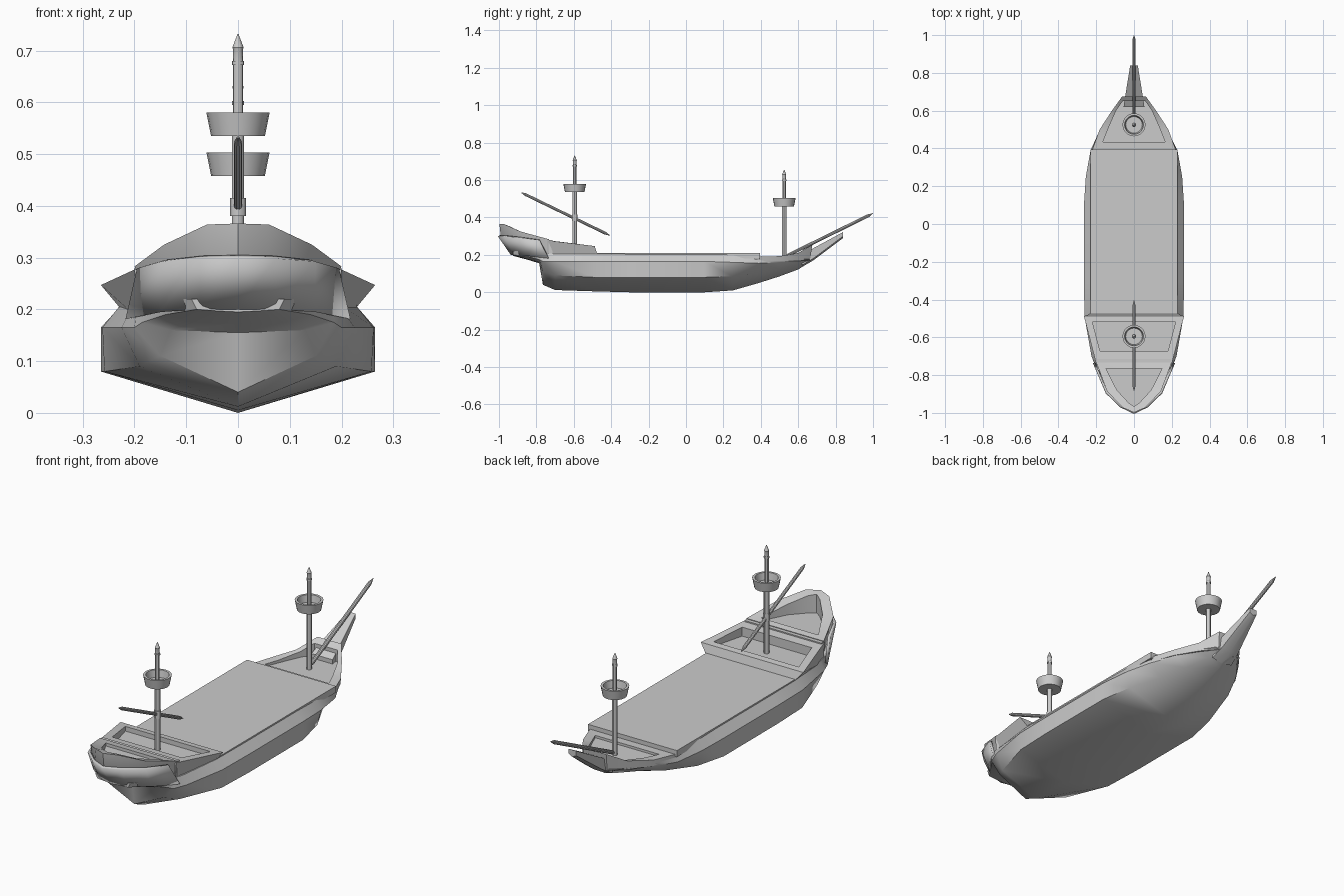
import bpy, bmesh, math
from mathutils import Vector

cube = bpy.data.objects.get("Cube")
if cube:
    bpy.data.objects.remove(cube)

grey = bpy.data.materials.new("plain grey")
grey.use_nodes = True
grey.diffuse_color = (0.6, 0.6, 0.6, 1)
grey.node_tree.nodes["Principled BSDF"].inputs["Base Color"].default_value = (0.6, 0.6, 0.6, 1)


def loft(name, rings, angle=30, caps=True, closed=True):
    """Skin a list of equal-length point rings into one object."""
    bm = bmesh.new()
    rows = [[bm.verts.new(p) for p in r] for r in rings]
    n = len(rows[0])
    for a, b in zip(rows, rows[1:]):
        for i in range(n if closed else n - 1):
            j = (i + 1) % n
            bm.faces.new((a[i], a[j], b[j], b[i]))
    if caps:
        bm.faces.new(rows[0])
        bm.faces.new(rows[-1])
    bmesh.ops.remove_doubles(bm, verts=bm.verts, dist=1e-5)
    bmesh.ops.recalc_face_normals(bm, faces=bm.faces)
    mesh = bpy.data.meshes.new(name)
    bm.to_mesh(mesh)
    bm.free()
    mesh.materials.append(grey)
    ob = bpy.data.objects.new(name, mesh)
    bpy.context.collection.objects.link(ob)
    bpy.ops.object.select_all(action="DESELECT")
    ob.select_set(True)
    bpy.context.view_layer.objects.active = ob
    bpy.ops.object.shade_smooth_by_angle(angle=math.radians(angle))
    return ob


def mirrored(half):
    """Complete a left-hand outline with its right-hand copy."""
    return half + [(-x, y, z) for x, y, z in reversed(half) if x > 0]


def pole(name, start, end, profile, sides=12):
    """Turn (distance, radius) pairs around the line from start to end."""
    start, axis = Vector(start), Vector(end) - Vector(start)
    turn = axis.to_track_quat("Z", "Y")
    rings = []
    for d, r in profile:
        rings.append([start + turn @ Vector((r * math.cos(t), r * math.sin(t), d))
                      for t in (math.tau * i / sides for i in range(sides))])
    return loft(name, rings)


# Hull: y, keel z, then x and z of chine, side and top edge
stations = [
    (-.925, .195, .04, .197, .08, .2, .09, .22),
    (-.84, .172, .09, .175, .14, .19, .15, .22),
    (-.785, .155, .13, .16, .185, .175, .185, .21),
    (-.765, .04, .15, .11, .2, .165, .195, .21),
    (-.7, .012, .19, .09, .225, .165, .205, .205),
    (-.49, .005, .258, .08, .262, .165, .23, .205),
    (-.3, 0, .265, .08, .265, .165, .23, .203),
    (.1, 0, .265, .08, .265, .165, .23, .203),
    (.25, .01, .235, .085, .255, .16, .23, .2),
    (.39, .05, .17, .1, .23, .155, .222, .175),
    (.5, .085, .115, .125, .175, .16, .18, .175),
    (.6, .122, .06, .15, .105, .168, .115, .175),
    (.66, .16, .03, .164, .055, .172, .07, .178),
]
loft("hull", [mirrored([(xt, y, zt), (xs, y, zs), (xc, y, zc), (0, y, zk)])
              for y, zk, xc, zc, xs, zs, xt, zt in stations], 40)

# Main deck slab
loft("main_deck", [mirrored([(.23, .395, z), (.23, -.485, z)]) for z in (.18, .21)])


def walled_deck(name, bottom, top, inner, floor):
    """Raised rim around a sunken floor."""
    loft(name, [mirrored(r) for r in
                (bottom, top, inner, [(x, y, floor) for x, y, _ in inner])])


walled_deck("bow_deck",
            [(.222, .39, .165), (.18, .5, .165), (.114, .6, .168), (.055, .662, .17)],
            [(.222, .39, .19), (.182, .5, .193), (.117, .6, .21), (.062, .676, .255)],
            [(.165, .435, .191), (.139, .5, .193), (.095, .6, .207), (.06, .65, .235)], .18)

walled_deck("stern_deck",
            [(.23, -.475, .205), (.19, -.74, .18)],
            [(.265, -.488, .247), (.2, -.74, .277)],
            [(.22, -.518, .25), (.18, -.672, .27)], .228)

# High stern, leaning out over the hull
rim = [(.2, -.732, .283), (.143, -.885, .325), (.06, -.972, .364), (0, -.998, .366)]
waist = [(.195, -.735, .27), (.138, -.885, .29), (.058, -.965, .3), (0, -.99, .3)]
foot = [(.19, -.735, .18), (.135, -.845, .19), (.06, -.91, .2), (0, -.925, .2)]
well = [(.148, -.765, .286), (.09, -.88, .322), (.03, -.945, .353), (0, -.965, .36)]
loft("high_stern", [mirrored(r) for r in
                    (foot, waist, rim, well, [(x, y, .272) for x, y, _ in well])])
loft("stern_crossbeam", [mirrored([(.198, -.715, z), (.2, -.735, z)]) for z in (.2, .28)])

# Raised band wrapping the stern
band = loft("stern_gallery", [mirrored(r) for r in (
    [(.19, -.785, .28), (.145, -.893, .294), (.07, -.966, .301), (0, -1, .302)],
    [(.212, -.735, .182), (.145, -.85, .196), (.07, -.915, .203), (0, -.932, .203)])],
    caps=False, closed=False)
thick = band.modifiers.new("thickness", "SOLIDIFY")
thick.thickness = .012
thick.offset = 0

# Beak under the bowsprit
loft("beak", [mirrored([(w, y, top), (w, y, low + .01), (0, y, low)]) for y, w, low, top in
              ((.62, .055, .135, .2), (.68, .046, .17, .235), (.84, .02, .29, .322))])

# Masts with hollow lookout tubs
for label, y, base, shift in (("stern", -.595, .22, 0), ("bow", .525, .175, -.077)):
    tip = .732 + shift
    pole(label + "_mast", (0, y, base), (0, y, tip),
         [(h + shift - base if i else 0, r) for i, (h, r) in enumerate(
             ((0, .012), (.54, .012), (.541, .0095), (.672, .0095), (.672, .012),
              (.68, .012), (.68, .0095), (.702, .0095), (.706, .011), (.732, .001)))])
    pole(label + "_lookout", (0, y, .535 + shift), (0, y, tip),
         ((0, .052), (.045, .061), (.045, .05), (.012, .044)), 20)
pole("stern_mast_collar", (0, -.595, .38), (0, -.595, .42), ((0, .015), (.035, .015)))


def spar(name, start, end, r):
    length = (Vector(end) - Vector(start)).length
    pole(name, start, end, ((0, .002), (.025, r), (length - .03, r), (length, .001)), 10)


spar("stern_yard", (0, -.88, .533), (0, -.405, .303), .008)
spar("bowsprit", (0, .525, .188), (0, 1, .422), .009)
